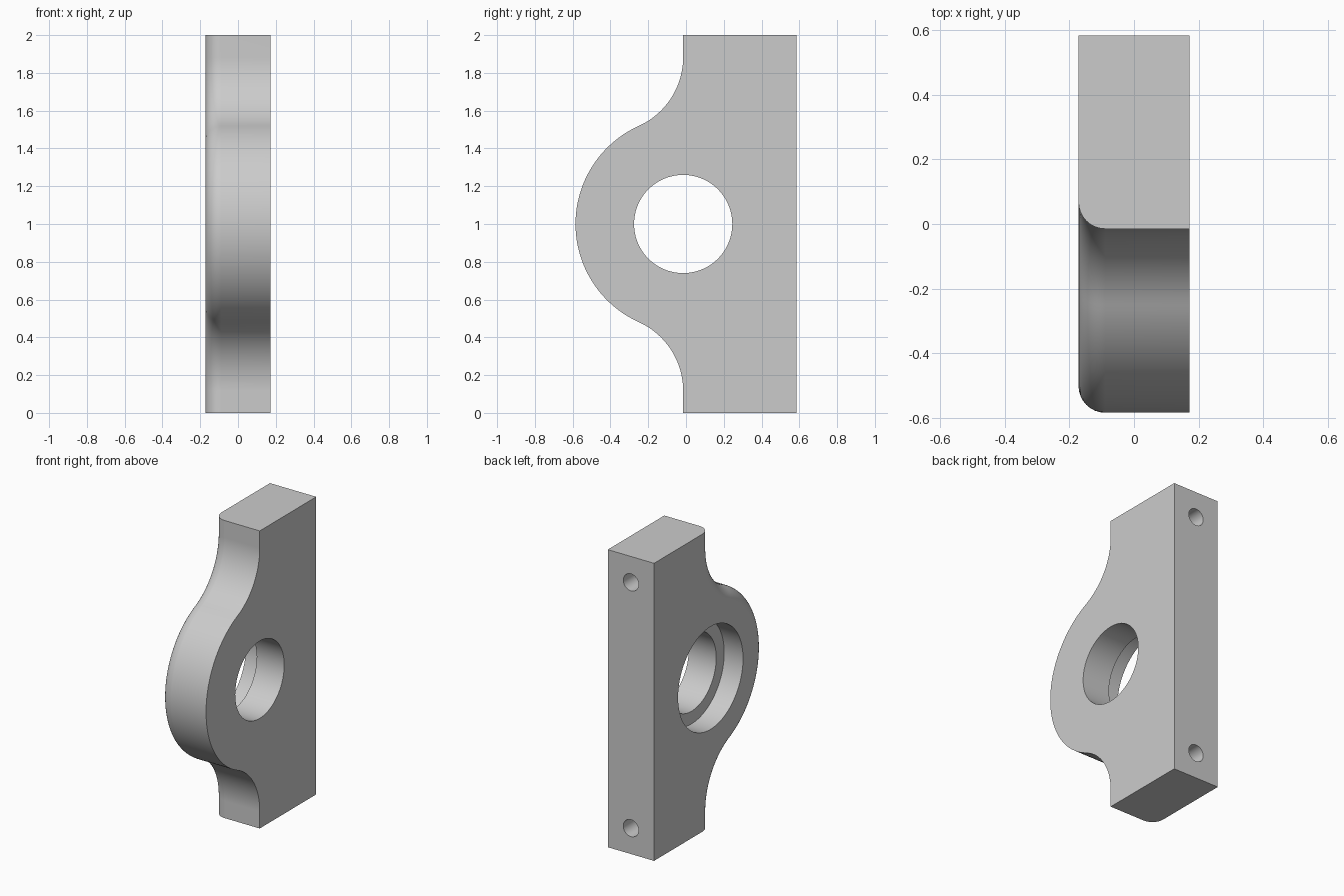
import bpy, bmesh, math

cube = bpy.data.objects.get("Cube")
if cube:
    bpy.data.objects.remove(cube, do_unlink=True)

HALF = 0.172            # half thickness along x
BACK, FRONT = 0.585, -0.015
BOSS_R, NECK_R, ROUND = 0.57, 0.40, 0.083
MID = 1.0
NECK_RISE = math.sqrt((BOSS_R + NECK_R) ** 2 - NECK_R ** 2)
SWEEP = math.atan2(NECK_RISE, NECK_R)

grey = bpy.data.materials.new("plain grey")
grey.use_nodes = True
colour = (0.6, 0.6, 0.6, 1)
grey.diffuse_color = colour
grey.node_tree.nodes["Principled BSDF"].inputs["Base Color"].default_value = colour


def outline(inset):
    """Side profile (y, z) with the curved front edge moved inwards."""
    upper = [(BACK, 2 * MID), (FRONT + inset, 2 * MID)]
    for i in range(25):                      # hollow neck
        a = -SWEEP * i / 24
        r = NECK_R + inset
        upper.append((FRONT - NECK_R + r * math.cos(a),
                      MID + NECK_RISE + r * math.sin(a)))
    for i in range(1, 33):                   # round boss, down to its nose
        a = math.pi - SWEEP + SWEEP * i / 32
        r = BOSS_R - inset
        upper.append((FRONT + r * math.cos(a), MID + r * math.sin(a)))
    lower = [(y, 2 * MID - z) for y, z in reversed(upper[:-1])]
    return upper + lower


def make_body():
    layers = [(HALF, 0)]
    for i in range(9):                       # rounded front edge on one side
        a = math.pi / 2 * i / 8
        layers.append((-HALF + ROUND * (1 - math.sin(a)),
                       ROUND * (1 - math.cos(a))))
    bm = bmesh.new()
    rings = [[bm.verts.new((x, y, z)) for y, z in outline(inset)]
             for x, inset in layers]
    n = len(rings[0])
    for a, b in zip(rings, rings[1:]):
        for i in range(n):
            j = (i + 1) % n
            bm.faces.new((a[i], a[j], b[j], b[i]))
    bm.faces.new(rings[0])
    bm.faces.new(rings[-1])
    bmesh.ops.recalc_face_normals(bm, faces=bm.faces)
    mesh = bpy.data.meshes.new("bearing_bracket")
    bm.to_mesh(mesh)
    bm.free()
    mesh.materials.append(grey)
    obj = bpy.data.objects.new("bearing_bracket", mesh)
    bpy.context.collection.objects.link(obj)
    return obj


def drill(body, name, radius, depth, centre, rotation, sides):
    bpy.ops.mesh.primitive_cylinder_add(vertices=sides, radius=radius, depth=depth,
                                        location=centre, rotation=rotation)
    cutter = bpy.context.object
    cutter.name = name
    cutter.hide_render = True
    cutter.data.materials.append(grey)
    mod = body.modifiers.new(name, "BOOLEAN")
    mod.operation = "DIFFERENCE"
    mod.solver = "EXACT"
    mod.object = cutter
    bpy.context.view_layer.objects.active = body
    bpy.ops.object.modifier_apply(modifier=name)
    bpy.data.objects.remove(cutter, do_unlink=True)


body = make_body()
across = (0, math.pi / 2, 0)
along = (math.pi / 2, 0, 0)

# Through bore and its wider recess
drill(body, "bore", 0.26, 1, (0, FRONT, MID), across, 96)
drill(body, "recess", 0.345, 0.28, (-HALF, FRONT, MID), across, 96)

# Blind bolt holes in the back
for z in (0.174, 1.826):
    drill(body, "bolt_hole", 0.057, 0.7, (0, BACK, z), along, 32)

# Smooth curves with crisp edges
bpy.ops.object.select_all(action="DESELECT")
body.select_set(True)
bpy.context.view_layer.objects.active = body
bpy.ops.object.shade_smooth_by_angle(angle=math.radians(30))
weighted = body.modifiers.new("flat_sides", "WEIGHTED_NORMAL")
weighted.keep_sharp = True
